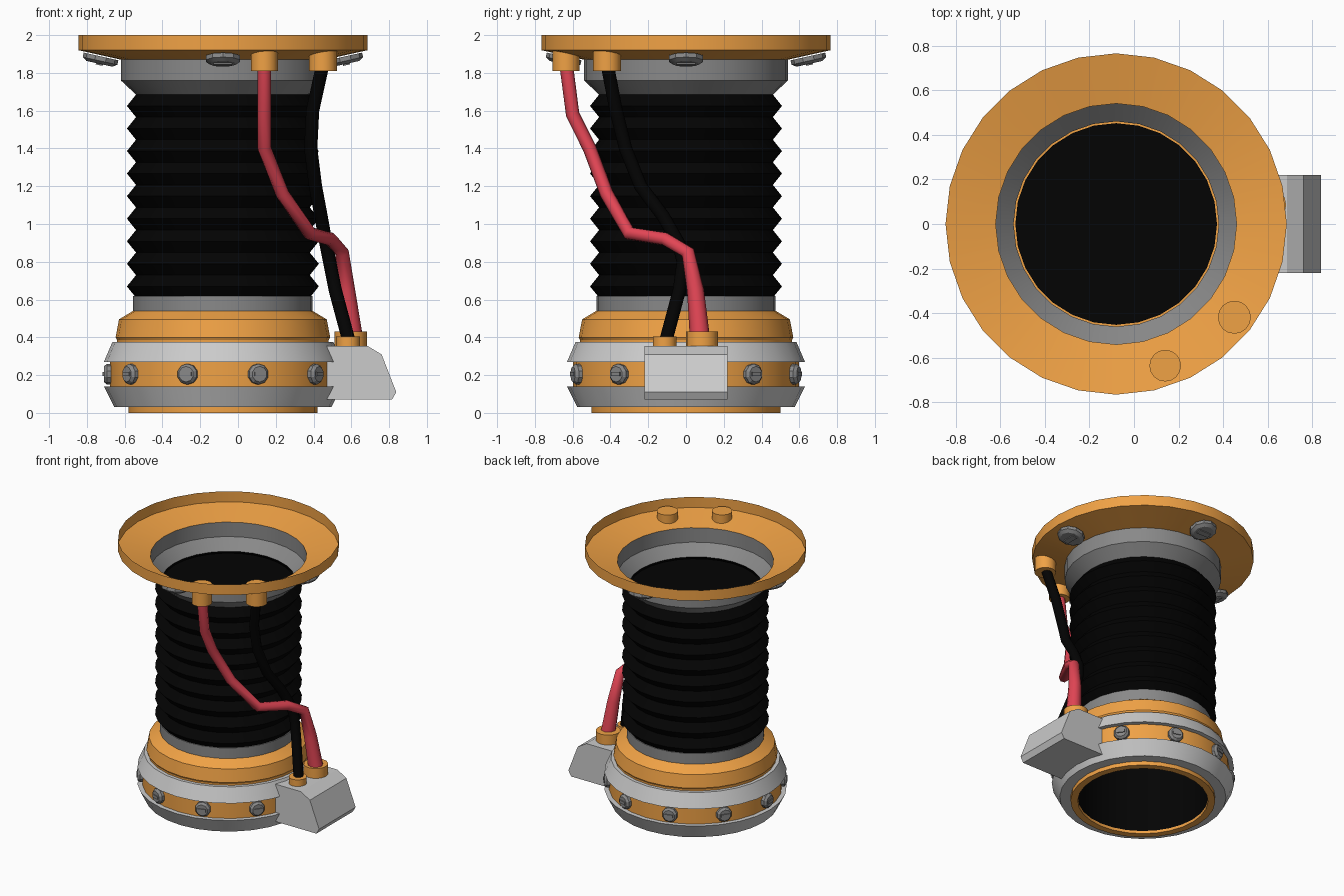
import bpy, bmesh, math
from mathutils import Vector, Matrix

if "Cube" in bpy.data.objects:
    bpy.data.objects.remove(bpy.data.objects["Cube"])

CX, SIDES = -0.08, 28


def material(name, rgb):
    m = bpy.data.materials.new(name)
    m.diffuse_color = (*rgb, 1)
    m.use_nodes = True
    m.node_tree.nodes["Principled BSDF"].inputs["Base Color"].default_value = m.diffuse_color
    return m


ORANGE = material("orange_paint", (0.87, 0.36, 0.06))
BLACK = material("black_rubber", (0.001, 0.001, 0.001))
RED = material("red_rubber", (0.76, 0.06, 0.09))
STEEL = material("dark_steel", (0.25, 0.25, 0.25))


def smooth(ob):
    bpy.ops.object.select_all(action='DESELECT')
    ob.select_set(True)
    bpy.context.view_layer.objects.active = ob
    bpy.ops.object.shade_smooth_by_angle(angle=math.radians(25))


def finish(bm, name, mat=None):
    bmesh.ops.recalc_face_normals(bm, faces=bm.faces)
    me = bpy.data.meshes.new(name)
    bm.to_mesh(me)
    bm.free()
    if mat:
        me.materials.append(mat)
    ob = bpy.data.objects.new(name, me)
    bpy.context.collection.objects.link(ob)
    smooth(ob)
    return ob


def lathe(name, profile, mat=None, closed=False):
    """Revolve (radius, z) points around the tube axis."""
    bm = bmesh.new()
    rings = []
    for r, z in profile:
        rings.append([bm.verts.new((CX + r * math.cos(math.tau * i / SIDES),
                                    r * math.sin(math.tau * i / SIDES), z))
                      for i in range(SIDES)])
    pairs = list(zip(rings, rings[1:]))
    if closed:
        pairs.append((rings[-1], rings[0]))
    for a, b in pairs:
        for i in range(SIDES):
            j = (i + 1) % SIDES
            bm.faces.new((a[i], a[j], b[j], b[i]))
    return finish(bm, name, mat)


def cylinder(name, x, y, z0, z1, r, mat, sides=16):
    bm = bmesh.new()
    bmesh.ops.create_cone(bm, cap_ends=True, segments=sides, radius1=r, radius2=r,
                          depth=z1 - z0,
                          matrix=Matrix.Translation((x, y, (z0 + z1) / 2)))
    return finish(bm, name, mat)


def bolt(name, pos, normal, r, h, sides=10):
    """Chamfered head with a driver bar, pointing along normal."""
    frame = Matrix.Translation(pos) @ Vector(normal).to_track_quat('Z', 'Y').to_matrix().to_4x4()
    bm = bmesh.new()
    for r1, r2, z0, z1 in ((r, r, 0, h * 0.6), (r, r * 0.75, h * 0.6, h)):
        bmesh.ops.create_cone(bm, cap_ends=True, segments=sides, radius1=r1, radius2=r2,
                              depth=z1 - z0,
                              matrix=frame @ Matrix.Translation((0, 0, (z0 + z1) / 2)))
    bmesh.ops.create_cube(bm, size=1, matrix=frame @ Matrix.Translation((0, 0, h))
                          @ Matrix.Diagonal((r * 1.05, r * 0.4, h * 0.35, 1)))
    return finish(bm, name, STEEL)


def cable(name, points, mat):
    """Hose through (x, y, z, radius) points."""
    cu = bpy.data.curves.new(name, 'CURVE')
    cu.dimensions = '3D'
    cu.bevel_depth = 1
    cu.bevel_resolution = 2
    cu.use_fill_caps = True
    sp = cu.splines.new('POLY')
    sp.points.add(len(points) - 1)
    for p, (x, y, z, r) in zip(sp.points, points):
        p.co = (x, y, z, 1)
        p.radius = r
    sp.use_smooth = True
    cu.materials.append(mat)
    ob = bpy.data.objects.new(name, cu)
    bpy.context.collection.objects.link(ob)


# Top flange and the grey collar under it
lathe("top_flange", [(0.54, 1.87), (0.765, 1.92), (0.765, 2.0)], ORANGE)
lathe("top_collar", [(0.54, 1.87), (0.54, 1.76), (0.46, 1.685)], STEEL)

# Ribbed bellows
RIBS, Z0, Z1 = 9, 0.61, 1.685
step = (Z1 - Z0) / RIBS
lathe("bellows", [(0.508 if k % 2 else 0.46, Z0 + k * step / 2)
                  for k in range(2 * RIBS + 1)], BLACK)

# Base: orange core, grey rings, grey neck
lathe("base_core", [(0.45, 0), (0.5, 0), (0.5, 0.1), (0.597, 0.1), (0.597, 0.3),
                    (0.56, 0.3), (0.56, 0.385), (0.568, 0.40), (0.55, 0.495),
                    (0.475, 0.54), (0.45, 0.54)], ORANGE, True)
lathe("lower_base_ring", [(0.5, 0.03), (0.575, 0.03), (0.63, 0.14), (0.59, 0.14)], None, True)
lathe("upper_base_ring", [(0.59, 0.27), (0.63, 0.27), (0.585, 0.375), (0.55, 0.375)], None, True)
lathe("base_neck", [(0.46, 0.53), (0.475, 0.53), (0.475, 0.62), (0.46, 0.62)], STEEL, True)

# Black liner and the plate that closes the tube near its top
lathe("inner_liner", [(0.449, 0.02), (0.449, 0.55)], BLACK)
cylinder("inner_plate", CX, 0, 1.66, 1.675, 0.452, BLACK, SIDES)

# Bolts around the base band
for i in range(10):
    a = math.tau * i / 10
    n = Vector((math.cos(a), math.sin(a), 0))
    bolt(f"band_bolt_{i}", n * 0.59 + Vector((CX, 0, 0.205)), n, 0.055, 0.04)

# Four bolts under the sloping flange
for i in range(4):
    a = math.pi / 2 * i
    c, s = round(math.cos(a)), round(math.sin(a))
    bolt(f"flange_bolt_{i}", (CX + 0.645 * c, 0.645 * s, 1.887),
         (0.05 * c, 0.05 * s, -0.225), 0.094, 0.04)

# Junction box on the right side
outline = [(0.43, 0.07), (0.815, 0.07), (0.838, 0.11), (0.76, 0.31), (0.685, 0.355), (0.43, 0.355)]
bm = bmesh.new()
face = bm.faces.new([bm.verts.new((x, -0.22, z)) for x, z in outline])
ext = bmesh.ops.extrude_face_region(bm, geom=[face])
bmesh.ops.translate(bm, vec=(0, 0.44, 0),
                    verts=[v for v in ext["geom"] if isinstance(v, bmesh.types.BMVert)])
bm.faces.new([v for v in face.verts]) if not face.is_valid else None
finish(bm, "junction_box")

# Cable sockets
cylinder("red_top_socket", 0.14, -0.635, 1.81, 1.95, 0.071, ORANGE)
cylinder("black_top_socket", 0.45, -0.418, 1.81, 1.95, 0.074, ORANGE)
cylinder("red_box_socket", 0.597, 0.085, 0.34, 0.43, 0.085, ORANGE)
cylinder("black_box_socket", 0.583, -0.113, 0.34, 0.405, 0.063, ORANGE)

# Cables
cable("red_cable", [(0.14, -0.635, 1.85, 0.036), (0.14, -0.60, 1.58, 0.036),
                    (0.14, -0.51, 1.40, 0.036), (0.235, -0.42, 1.16, 0.036),
                    (0.38, -0.30, 0.95, 0.036), (0.49, -0.11, 0.92, 0.036),
                    (0.55, 0.01, 0.85, 0.037), (0.575, 0.05, 0.65, 0.045),
                    (0.61, 0.075, 0.38, 0.054)], RED)
cable("black_cable", [(0.45, -0.418, 1.85, 0.035), (0.395, -0.37, 1.60, 0.035),
                      (0.385, -0.32, 1.40, 0.035), (0.41, -0.24, 1.20, 0.035),
                      (0.44, -0.12, 1.04, 0.035), (0.465, -0.04, 0.90, 0.035),
                      (0.485, -0.015, 0.80, 0.035), (0.515, -0.035, 0.65, 0.035),
                      (0.59, -0.11, 0.37, 0.035)], BLACK)
